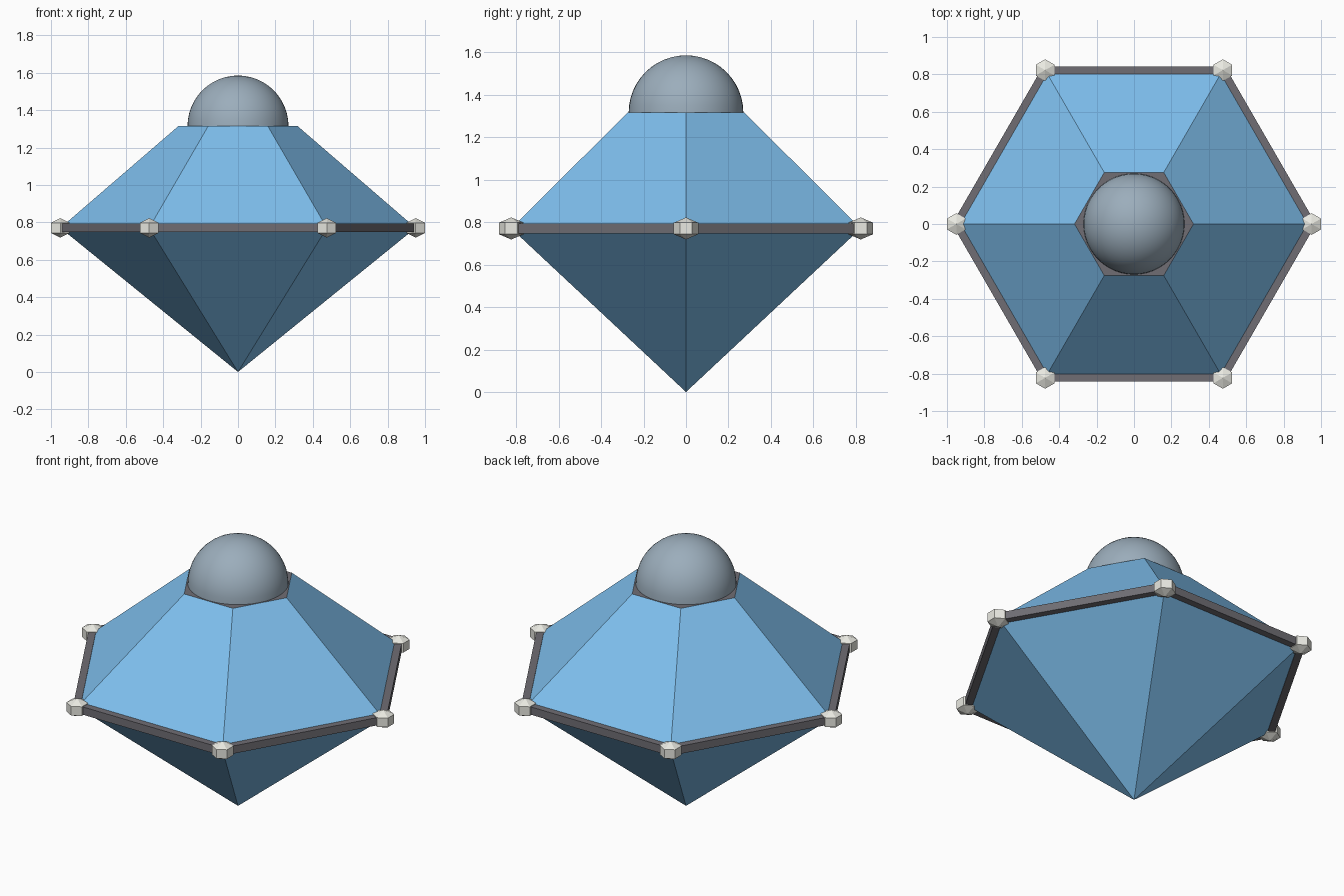
import bpy, bmesh
from math import cos, sin, pi

if "Cube" in bpy.data.objects:
    bpy.data.objects.remove(bpy.data.objects["Cube"])

RIM_R, RIM_Z = 0.95, 0.77
TOP_R, TOP_Z = 0.318, 1.315
DOME_R = 0.27


def material(name, rgb):
    m = bpy.data.materials.new(name)
    m.diffuse_color = (*rgb, 1)
    m.use_nodes = True
    m.node_tree.nodes["Principled BSDF"].inputs["Base Color"].default_value = m.diffuse_color
    return m


BLUE = material("blue", (0.21, 0.52, 0.85))
DARK = material("dark_grey", (0.16, 0.155, 0.175))
STEEL = material("steel", (0.33, 0.42, 0.50))
PALE = material("pale", (0.82, 0.82, 0.76))


def finish(name, bm, *mats):
    bmesh.ops.recalc_face_normals(bm, faces=bm.faces)
    me = bpy.data.meshes.new(name)
    bm.to_mesh(me)
    bm.free()
    for m in mats:
        me.materials.append(m)
    ob = bpy.data.objects.new(name, me)
    bpy.context.collection.objects.link(ob)
    return ob


def hexagon(bm, r, z, turn=0.0):
    return [bm.verts.new((r * cos(i * pi / 3 + turn), r * sin(i * pi / 3 + turn), z))
            for i in range(6)]


def bridge(bm, a, b):
    for i in range(6):
        j = (i + 1) % 6
        bm.faces.new((a[i], a[j], b[j], b[i]))


def fan(bm, ring, z):
    tip = bm.verts.new((0, 0, z))
    for i in range(6):
        bm.faces.new((ring[i], ring[(i + 1) % 6], tip))


# Body: six-sided point below, truncated pyramid above, dark cap face
bm = bmesh.new()
wide, top = hexagon(bm, RIM_R, RIM_Z), hexagon(bm, TOP_R, TOP_Z)
fan(bm, wide, 0)
bridge(bm, wide, top)
bm.faces.new(top).material_index = 1
finish("body", bm, BLUE, DARK)

# Rim: square-section hexagonal ring around the widest edge
bm = bmesh.new()
h = 0.023
section = [(RIM_R - h, -h), (RIM_R + h, -h), (RIM_R + h, h), (RIM_R - h, h)]
rings = [hexagon(bm, r, RIM_Z + z) for r, z in section]
for k in range(4):
    bridge(bm, rings[k], rings[(k + 1) % 4])
finish("rim", bm, DARK)

# Corner knobs: short hexagonal bands with pyramid ends
for i in range(6):
    bm = bmesh.new()
    low, high = hexagon(bm, 0.058, -0.027, pi / 6), hexagon(bm, 0.058, 0.027, pi / 6)
    bridge(bm, low, high)
    fan(bm, low, -0.052)
    fan(bm, high, 0.052)
    knob = finish(f"corner_knob_{i + 1}", bm, PALE)
    knob.location = (RIM_R * cos(i * pi / 3), RIM_R * sin(i * pi / 3), RIM_Z)

# Dome: smooth hemisphere on the cap
bm = bmesh.new()
bmesh.ops.create_uvsphere(bm, u_segments=48, v_segments=24, radius=DOME_R)
bmesh.ops.delete(bm, geom=[v for v in bm.verts if v.co.z < -0.001], context='VERTS')
for f in bm.faces:
    f.smooth = True
dome = finish("dome", bm, STEEL)
dome.location.z = TOP_Z
